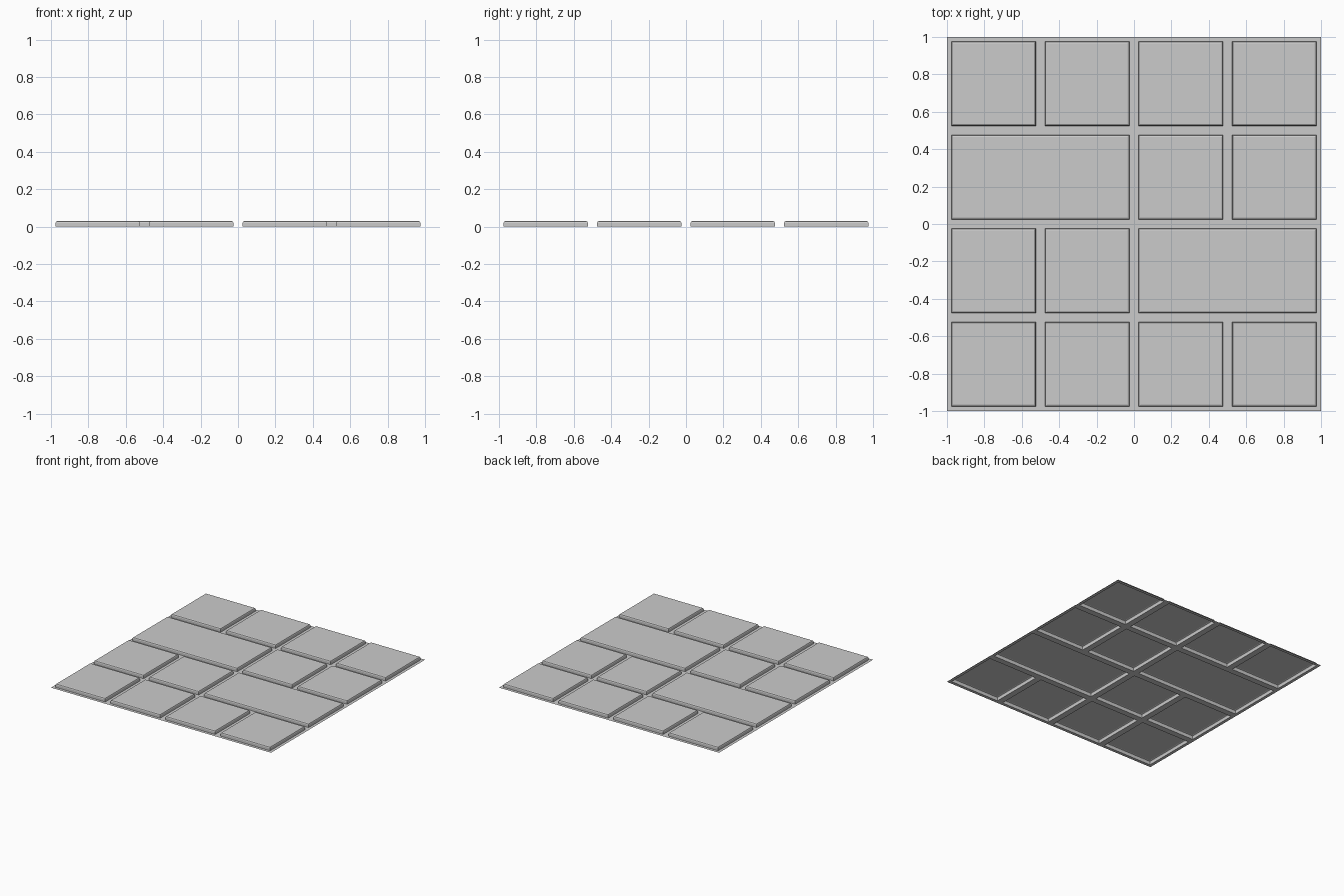
import bpy, bmesh

if "Cube" in bpy.data.objects:
    bpy.data.objects.remove(bpy.data.objects["Cube"])

# Layout: 4 x 4 cells of 0.5, joints 0.05 wide; (column, row, width in cells)
CELL, GAP = 0.5, 0.025
wide = {(0, 2), (2, 1)}
covered = {(1, 2), (3, 1)}
tiles = [(c, r, 2 if (c, r) in wide else 1)
         for r in range(4) for c in range(4) if (c, r) not in covered]

# Tile edge profile: (inset, height), wall then rounded shoulder
PROFILE = [(0, 0), (0, 0.02), (0.003, 0.027), (0.01, 0.03)]

bm = bmesh.new()


def ring(x0, y0, x1, y1, inset, z):
    x0, y0, x1, y1 = x0 + inset, y0 + inset, x1 - inset, y1 - inset
    return [bm.verts.new((x, y, z)) for x, y in ((x0, y0), (x1, y0), (x1, y1), (x0, y1))]


rects = [(-1 + c * CELL + GAP, -1 + r * CELL + GAP,
          -1 + (c + w) * CELL - GAP, -1 + (r + 1) * CELL - GAP) for c, r, w in tiles]

# Raised tiles, open underneath
for rect in rects:
    rings = [ring(*rect, i, z) for i, z in PROFILE]
    for a, b in zip(rings, rings[1:]):
        for k in range(4):
            n = (k + 1) % 4
            bm.faces.new((a[k], a[n], b[n], b[k]))
    bm.faces.new(rings[-1])

# Flat joints between the tiles
lines = [-1.0]
for i in range(4):
    lines += [-1 + i * CELL + GAP, -1 + (i + 1) * CELL - GAP]
lines.append(1.0)
for x0, x1 in zip(lines, lines[1:]):
    for y0, y1 in zip(lines, lines[1:]):
        mx, my = (x0 + x1) / 2, (y0 + y1) / 2
        if not any(a < mx < c and b < my < d for a, b, c, d in rects):
            bm.faces.new(ring(x0, y0, x1, y1, 0, 0))

bmesh.ops.remove_doubles(bm, verts=bm.verts, dist=0.0005)
mesh = bpy.data.meshes.new("paved_floor")
bm.to_mesh(mesh)
bm.free()
floor = bpy.data.objects.new("paved_floor", mesh)
bpy.context.collection.objects.link(floor)
